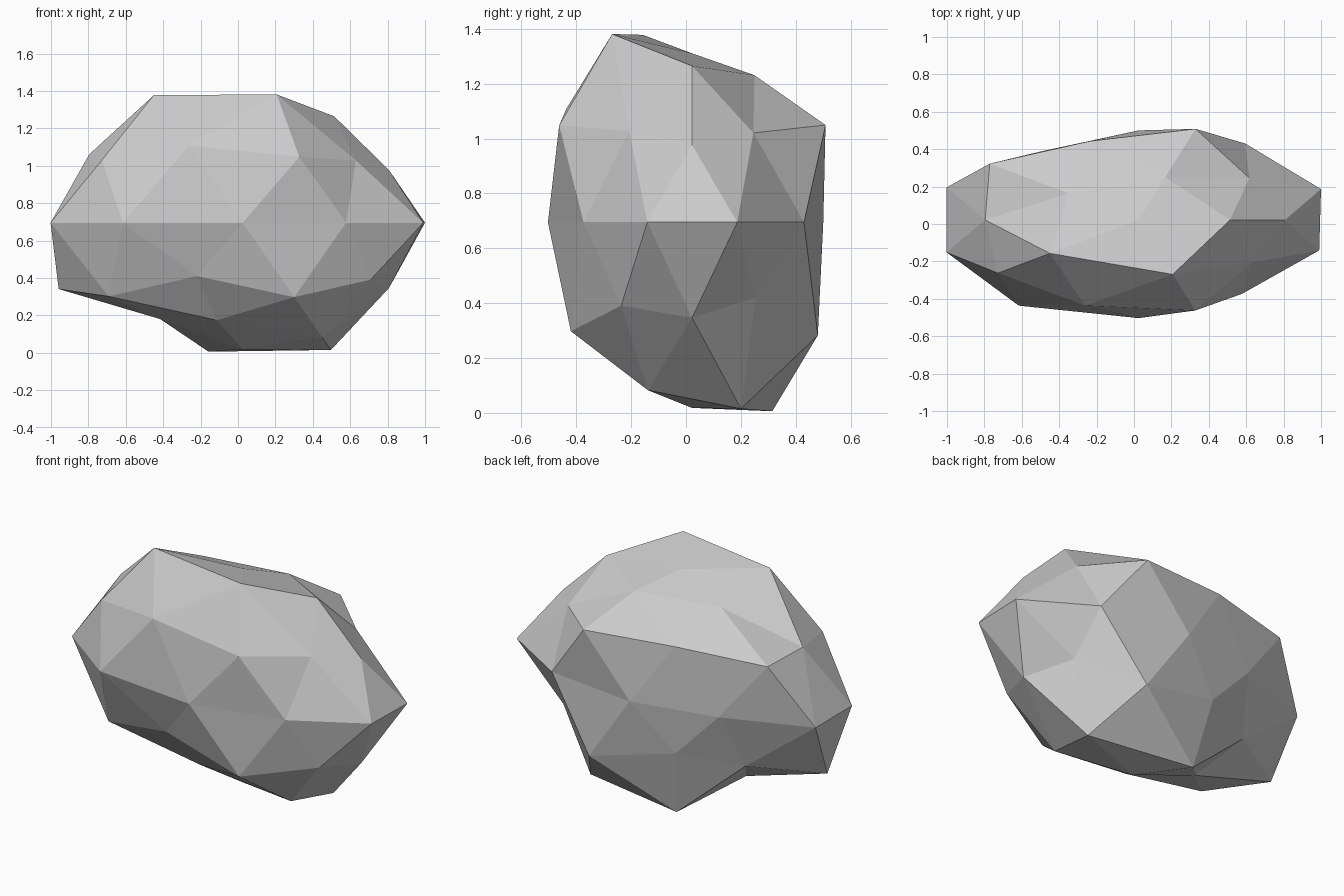
import bpy
import bmesh
import math
from mathutils import Vector

default_cube = bpy.data.objects.get("Cube")
if default_cube:
    bpy.data.objects.remove(default_cube, do_unlink=True)

# Grey stone colour
stone = bpy.data.materials.new("stone_grey")
stone.use_nodes = True
colour = (0.6, 0.6, 0.6, 1)
stone.diffuse_color = colour
stone.node_tree.nodes["Principled BSDF"].inputs["Base Color"].default_value = colour

# Overall proportions of the boulder and its middle point
PROPORTIONS = Vector((1, 0.52, 0.72))
MIDDLE = Vector((0.025, 0.022, 0.695))

# Radial bulge of every corner in percent, ring by ring from bottom to top,
# each ring running counter-clockwise from +x
BULGES = [
    94,                                                 # underside pole
    111, 112.5, 84, 85, 100,                            # underside
    92, 109, 86.5, 104, 105,                            # lower flank
    85, 88, 110, 88.5, 94.5,
    102.5, 97, 92, 87.5, 108, 108, 109, 101, 94, 101.5,  # waist
    87.5, 110, 110, 104, 109.5,                         # upper flank
    86, 100, 96.5, 109, 88,
    93, 87.5, 88, 111.5, 112,                           # crown
    85.5,                                               # top pole
]


def ring_order(vert):
    """Sort by height, then by angle around the vertical axis."""
    angle = (math.atan2(vert.co.y, vert.co.x) + 0.01) % math.tau
    return round(vert.co.z, 2), angle


# Faceted boulder: a low-poly sphere bulged corner by corner
bm = bmesh.new()
bmesh.ops.create_icosphere(bm, subdivisions=2, radius=1)
for vert, bulge in zip(sorted(bm.verts, key=ring_order), BULGES):
    vert.co = MIDDLE + vert.co.normalized() * PROPORTIONS * bulge / 100

mesh = bpy.data.meshes.new("boulder")
bm.to_mesh(mesh)
bm.free()
mesh.materials.append(stone)
boulder = bpy.data.objects.new("boulder", mesh)
bpy.context.collection.objects.link(boulder)
